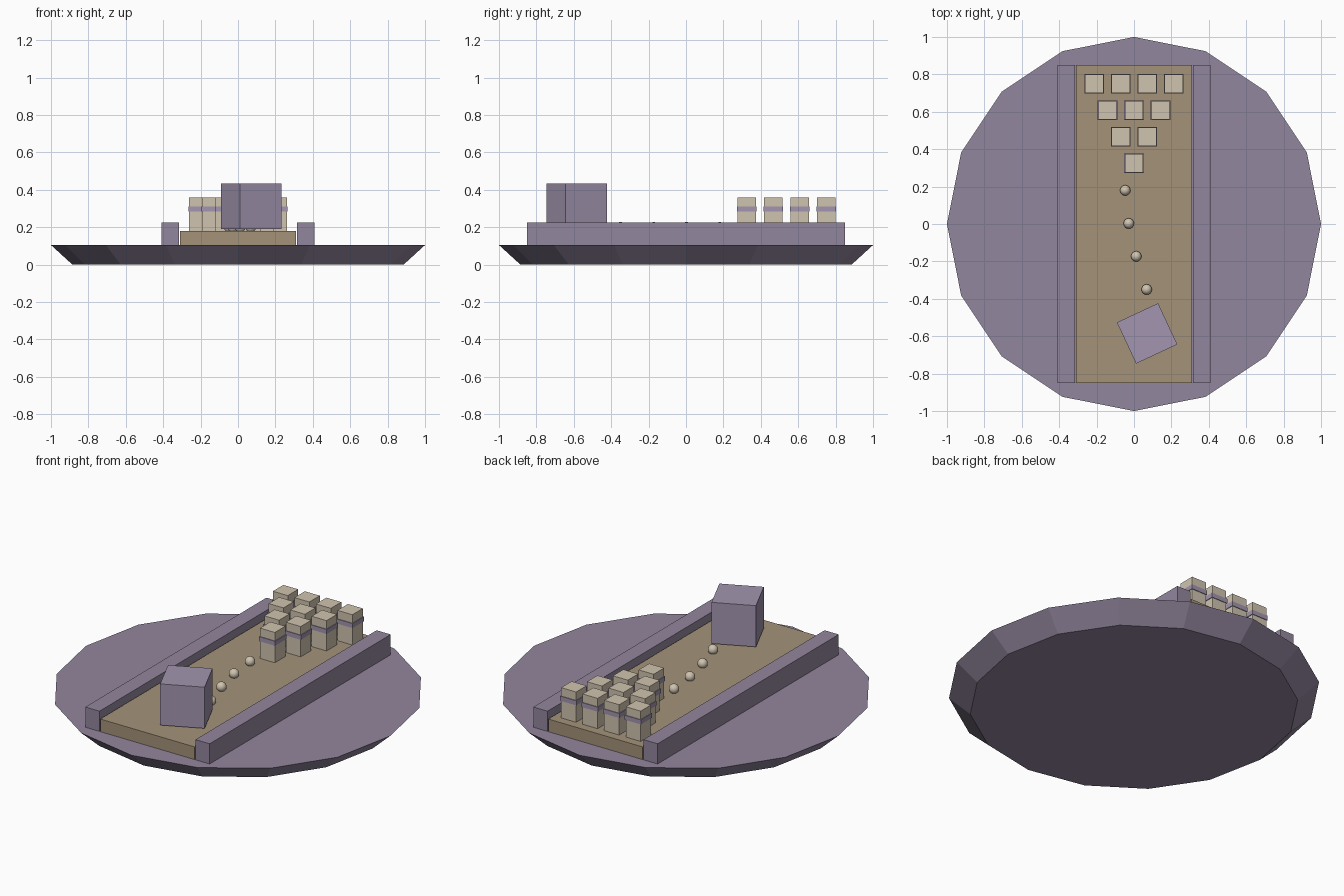
import bpy, math

if "Cube" in bpy.data.objects:
    bpy.data.objects.remove(bpy.data.objects["Cube"])


def material(name, rgb):
    m = bpy.data.materials.new(name)
    m.diffuse_color = (*rgb, 1)
    m.use_nodes = True
    m.node_tree.nodes["Principled BSDF"].inputs["Base Color"].default_value = m.diffuse_color
    return m


PURPLE = material("purple", (0.29, 0.24, 0.34))
LILAC = material("lilac", (0.36, 0.30, 0.43))
WOOD = material("wood", (0.37, 0.29, 0.19))
CREAM = material("cream", (0.63, 0.55, 0.43))


def finish(name, mat):
    o = bpy.context.object
    o.name = name
    o.data.materials.append(mat)
    return o


def box(name, x, y, z0, z1, sx, sy, mat, turn=0):
    bpy.ops.mesh.primitive_cube_add(size=1, location=(x, y, (z0 + z1) / 2),
                                    rotation=(0, 0, turn))
    o = finish(name, mat)
    o.scale = (sx, sy, z1 - z0)
    return o


# Sixteen-sided flared base
bpy.ops.mesh.primitive_cone_add(vertices=16, radius1=0.885, radius2=1.0,
                                depth=0.105, location=(0, 0, 0.0525))
finish("base", PURPLE)

# Lane and side rails
box("lane", 0, 0, 0.105, 0.18, 0.62, 1.7, WOOD)
for s, side in ((-1, "left"), (1, "right")):
    box(side + "_rail", s * 0.362, 0, 0.105, 0.225, 0.093, 1.7, PURPLE)

# Triangle of pins, each with a raised band
for row in range(4):
    for i in range(row + 1):
        x = (i - row / 2) * 0.1415
        y = 0.325 + row * 0.1415
        box("pin", x, y, 0.18, 0.36, 0.098, 0.098, CREAM)
        box("pin_band", x, y, 0.283, 0.31, 0.106, 0.106, LILAC)

# Cube-shaped ball, turned on the lane
box("cube_ball", 0.07, -0.585, 0.19, 0.435, 0.243, 0.243, LILAC, math.radians(25))

# Trail of small beads
for x, y in ((-0.047, 0.18), (-0.028, 0.003), (0.012, -0.173), (0.068, -0.35)):
    bpy.ops.mesh.primitive_uv_sphere_add(segments=16, ring_count=10, radius=0.028,
                                         location=(x, y, 0.2))
    finish("trail_bead", CREAM)
    bpy.ops.object.shade_smooth()
